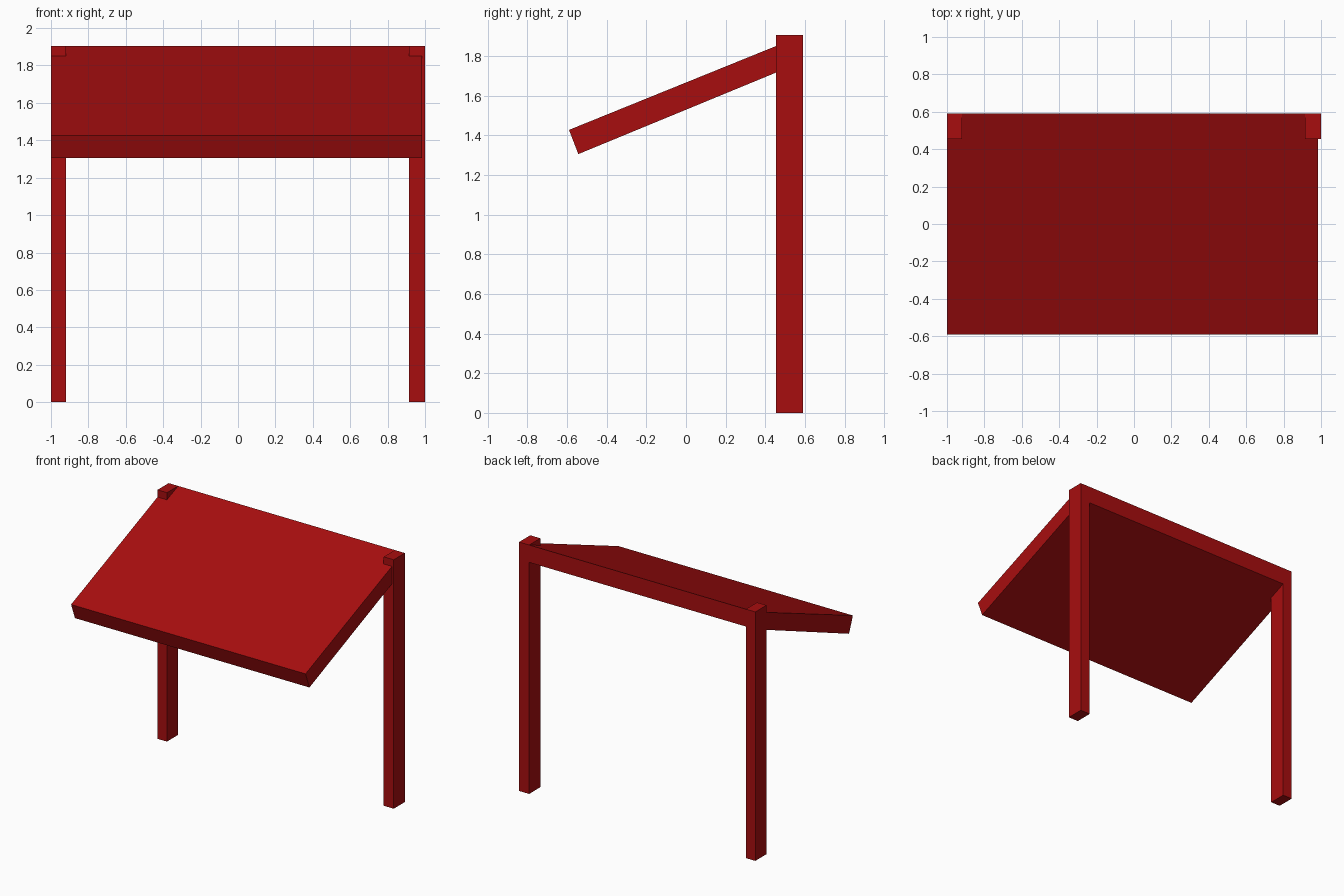
import bpy
import bmesh

if "Cube" in bpy.data.objects:
    bpy.data.objects.remove(bpy.data.objects["Cube"], do_unlink=True)

# Single red paint
RED = (0.39, 0.0043, 0.0048, 1.0)
paint = bpy.data.materials.new("deep_red")
paint.use_nodes = True
paint.diffuse_color = RED
paint.node_tree.nodes["Principled BSDF"].inputs["Base Color"].default_value = RED


def extrude_profile(name, profile, x0, x1):
    """Sweep a closed (y, z) outline along x from x0 to x1."""
    bm = bmesh.new()
    face = bm.faces.new([bm.verts.new((x0, y, z)) for y, z in profile])
    result = bmesh.ops.extrude_face_region(bm, geom=[face])
    moved = [v for v in result["geom"] if isinstance(v, bmesh.types.BMVert)]
    bmesh.ops.translate(bm, verts=moved, vec=(x1 - x0, 0, 0))
    bmesh.ops.recalc_face_normals(bm, faces=bm.faces)
    mesh = bpy.data.meshes.new(name)
    bm.to_mesh(mesh)
    bm.free()
    mesh.materials.append(paint)
    obj = bpy.data.objects.new(name, mesh)
    bpy.context.collection.objects.link(obj)
    return obj


FRONT, BACK, TOP = 0.455, 0.59, 1.905

# Two upright posts at the back
post = [(FRONT, 0), (BACK, 0), (BACK, TOP), (FRONT, TOP)]
extrude_profile("right_post", post, -1.0, -0.92)
extrude_profile("left_post", post, 0.915, 1.0)

# Sloping canopy: square-cut front edge, vertical back edge flush with the posts
canopy = [(-0.59, 1.427), (-0.543, 1.305), (BACK, 1.772), (BACK, TOP)]
extrude_profile("canopy", canopy, -1.0, 0.985)
